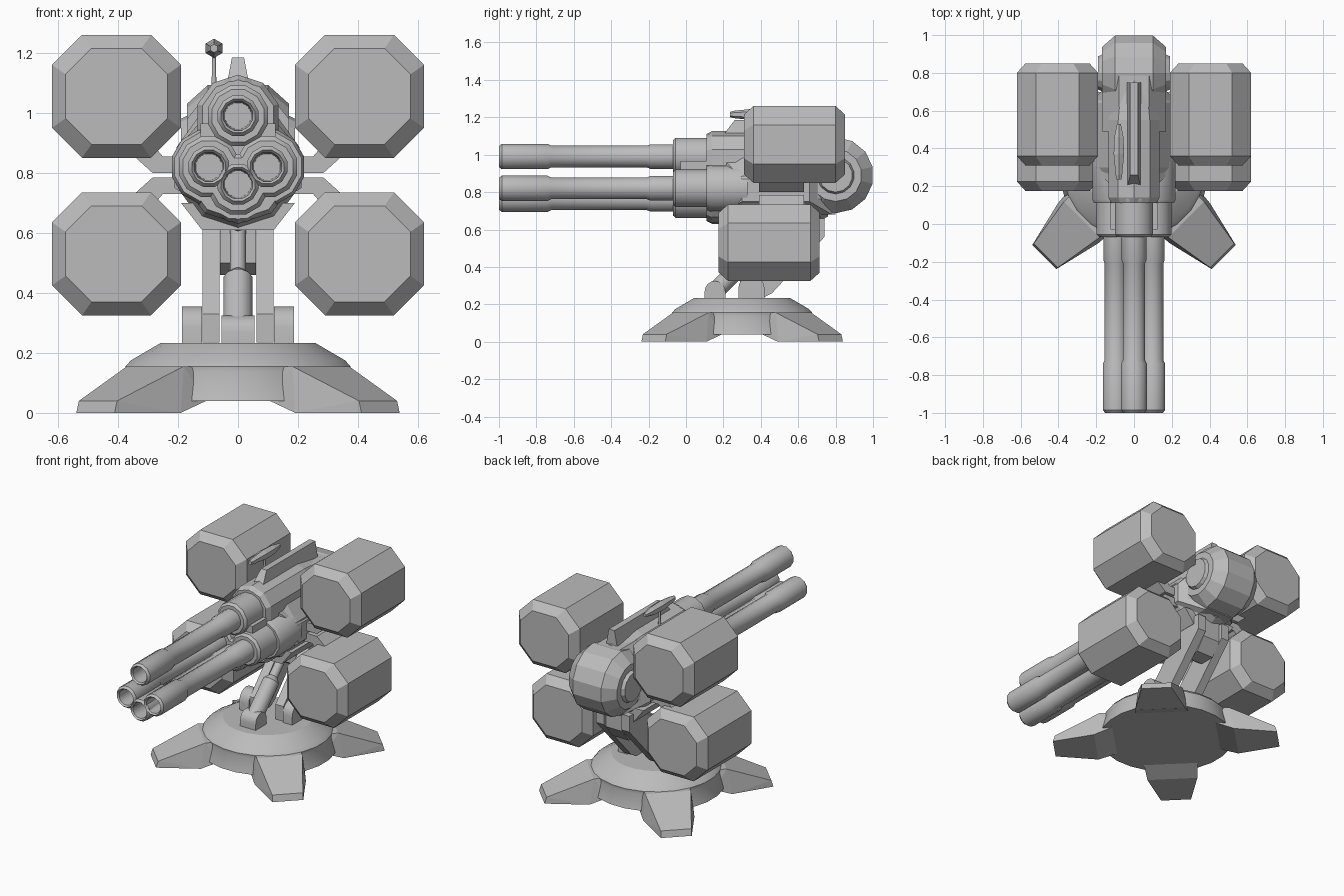
import bpy, bmesh, math
from mathutils import Vector

if "Cube" in bpy.data.objects:
    bpy.data.objects.remove(bpy.data.objects["Cube"], do_unlink=True)

grey = bpy.data.materials.new("plain_grey")
grey.use_nodes = True
grey.diffuse_color = (0.5, 0.5, 0.5, 1)
grey.node_tree.nodes["Principled BSDF"].inputs["Base Color"].default_value = (0.5, 0.5, 0.5, 1)

X, Y, Z = Vector((1, 0, 0)), Vector((0, 1, 0)), Vector((0, 0, 1))


def finish(name, bm, smooth=0):
    """Turn a bmesh into an object, smoothing edges flatter than the angle."""
    bmesh.ops.recalc_face_normals(bm, faces=bm.faces)
    for f in bm.faces:
        f.smooth = smooth > 0
    for e in bm.edges:
        e.smooth = e.calc_face_angle(math.pi) < math.radians(smooth)
    mesh = bpy.data.meshes.new(name)
    bm.to_mesh(mesh)
    bm.free()
    mesh.materials.append(grey)
    ob = bpy.data.objects.new(name, mesh)
    bpy.context.collection.objects.link(ob)
    return ob


def loft(name, rings, smooth=0):
    """Skin a list of equal point rings and cap both ends."""
    bm = bmesh.new()
    loops = [[bm.verts.new(p) for p in ring] for ring in rings]
    n = len(loops[0])
    for a, b in zip(loops, loops[1:]):
        for i in range(n):
            j = (i + 1) % n
            bm.faces.new((a[i], a[j], b[j], b[i]))
    bm.faces.new(loops[0])
    bm.faces.new(loops[-1])
    return finish(name, bm, smooth)


def lathe(name, origin, axis, profile, sides, smooth=0):
    """Rings of (position along axis, radius) around an axis."""
    d = Vector(axis).normalized()
    u = Y.copy() if abs(d.x) > 0.9 else X.copy()
    v = d.cross(u)
    o = Vector(origin)
    angles = [(i + 0.5) * math.tau / sides for i in range(sides)]
    rings = [[o + d * t + (u * math.cos(a) + v * math.sin(a)) * r for a in angles]
             for t, r in profile]
    return loft(name, rings, smooth)


def prism_x(name, outline, x0, x1, smooth=0):
    """Extrude a (y, z) outline along x."""
    return loft(name, [[(x, y, z) for y, z in outline] for x in (x0, x1)], smooth)


def prism_y(name, outline, y0, y1):
    """Extrude an (x, z) outline along y."""
    return loft(name, [[(x, y, z) for x, z in outline] for y in (y0, y1)])


def hull(name, points):
    bm = bmesh.new()
    verts = [bm.verts.new(p) for p in points]
    res = bmesh.ops.convex_hull(bm, input=verts)
    loose = [v for v in bm.verts if not v.link_faces]
    bmesh.ops.delete(bm, geom=loose, context='VERTS')
    bmesh.ops.dissolve_limit(bm, angle_limit=0.02, verts=bm.verts, edges=bm.edges)
    return finish(name, bm)


def lug(name, y, half, z0, z1, x0, x1):
    """Hinge bracket with a rounded top."""
    arc = [math.pi * i / 8 for i in range(9)]
    outline = [(y + half, z0)]
    outline += [(y + half * math.cos(a), z1 - half + half * math.sin(a)) for a in arc]
    outline += [(y - half, z0)]
    return prism_x(name, outline, x0, x1, 35)


# Base disc and four diagonal feet
MID = 0.3
lathe("base_disc", (0, MID, 0), Z,
      [(0.04, 0.40), (0.135, 0.375), (0.155, 0.378), (0.175, 0.36), (0.233, 0.26)], 24, 25)
for sx in (-1, 1):
    for sy in (-1, 1):
        out = Vector((sx, sy, 0)).normalized()
        side = Vector((-out.y, out.x, 0))
        section = [(0.672, 0.09, 0), (0.66, 0.09, 0.04), (0.39, 0.134, 0.155),
                   (0.25, 0.134, 0.155), (0.31, 0.16, 0.04), (0.42, 0.15, 0)]
        hull("foot", [Vector((0, MID, z)) + out * r + side * w * s
                      for r, w, z in section for s in (-1, 1)])

# Lifting arms, hinges and piston
lug("piston_hinge", 0.155, 0.055, 0.22, 0.325, -0.055, 0.055)
for s in (-1, 1):
    lug("arm_hinge", 0.35, 0.07, 0.22, 0.355, s * 0.12, s * 0.187)
    prism_x("lifting_arm", [(0.29, 0.235), (0.41, 0.235), (0.46, 0.26), (0.74, 0.56),
                            (0.74, 0.66), (0.60, 0.66), (0.29, 0.33)], s * 0.062, s * 0.118)
lathe("piston", (0, 0.155, 0.27), (0, 0.72, 0.7),
      [(0, 0.05), (0.25, 0.05), (0.28, 0.027), (0.52, 0.027)], 12, 35)
prism_x("arm_mount", [(0.5, 0.5), (0.56, 0.46), (0.66, 0.46), (0.72, 0.54),
                      (0.72, 0.68), (0.5, 0.68)], -0.06, 0.06)
prism_y("keel", [(-0.12, 0.61), (0.12, 0.61), (0.19, 0.7), (-0.19, 0.7)], 0.27, 0.7)

# Gun body: broad lower drum, narrower upper drum, faceted flanks
lathe("lower_body", (0, 0, 0.82), Y,
      [(0.11, 0.175), (0.14, 0.19), (0.24, 0.19), (0.3, 0.215), (0.64, 0.215), (0.76, 0.15)], 10)
lathe("upper_body", (0, 0, 0.985), Y,
      [(0.11, 0.125), (0.14, 0.142), (0.55, 0.142), (0.76, 0.11)], 10)
for s in (-1, 1):
    hull("body_flank", [(s * x, y, z) for x, y0, y1, z0, z1 in
                        ((0.1, 0.18, 0.78, 0.68, 1.0), (0.212, 0.3, 0.66, 0.75, 0.87))
                        for y in (y0, y1) for z in (z0, z1)])
prism_x("rear_underplate", [(0.6, 0.68), (0.8, 0.68), (0.8, 0.73), (0.6, 0.73)], -0.1, 0.1)

# Rear drum lying across the body
lathe("rear_drum", (0, 0.8, 0.89), X,
      [(-0.19, 0.09), (-0.17, 0.1), (-0.17, 0.14), (-0.1, 0.203),
       (0.1, 0.203), (0.17, 0.14), (0.17, 0.1), (0.19, 0.09)], 14)
hull("upper_rear_housing", [(x * s, y, z) for x, y, z in
     ((0.17, 0.49, 0.86), (0.17, 0.8, 0.86), (0.17, 0.49, 0.98), (0.17, 0.8, 0.98),
      (0.08, 0.49, 1.09), (0.08, 0.8, 1.09)) for s in (-1, 1)])

# Four barrels, each with a hollow muzzle and a collar
for x, z in ((0, 0.99), (-0.097, 0.82), (0.097, 0.82), (0, 0.762)):
    lathe("barrel", (x, 0, z), Y,
          [(-0.75, 0.045), (-0.99, 0.05), (-1.0, 0.058), (-0.985, 0.07), (-0.74, 0.07),
           (-0.72, 0.06), (-0.21, 0.06), (-0.19, 0.068), (0, 0.068)], 12, 35)
    lathe("barrel_collar", (x, 0, z), Y,
          [(-0.07, 0.09), (-0.055, 0.104), (0.13, 0.104)], 12, 35)
    lathe("barrel_sleeve", (x, 0, z), Y,
          [(0.11, 0.118), (0.13, 0.128), (0.33, 0.128)], 12, 35)
for s in (-1, 1):
    prism_x("collar_clasp", [(-0.03, 0.85), (0.11, 0.85), (0.11, 0.965), (-0.03, 0.965)],
            s * 0.05, s * 0.125)

# Top fin
hull("top_fin", [(s * x, y, z) for x, y, z in
     ((0.04, 0.18, 1.08), (0.04, 0.75, 1.08), (0.02, 0.26, 1.185), (0.02, 0.75, 1.185))
     for s in (-1, 1)])

# Sensor pod on a thin stalk
lathe("sensor_stalk", (-0.08, 0.38, 1.05), Z, [(0, 0.01), (0.15, 0.006)], 8, 50)
lathe("sensor_pod", (-0.08, 0, 1.215), Y,
      [(0.235, 0.014), (0.26, 0.02), (0.37, 0.032), (0.46, 0.028), (0.53, 0.012)], 6)


# Four chamfered octagonal pods and their support brackets
def octagon(cx, cz, y, inset):
    w, h, c = 0.215 - inset, 0.205 - inset, 0.1 - inset * 0.3
    quarter = [(w, h - c), (w - c, h)]
    pts = quarter + [(-a, b) for a, b in reversed(quarter)]
    pts += [(-a, -b) for a, b in pts]
    return [(cx + a, y, cz + b) for a, b in pts]


for s in (-1, 1):
    for cz, y0 in ((1.055, 0.31), (0.53, 0.175)):
        loft("side_pod", [octagon(s * 0.405, cz, y, i) for y, i in
                          ((y0, 0.045), (y0 + 0.05, 0), (y0 + 0.49, 0), (y0 + 0.54, 0.045))])
    for k in (-1, 1):
        prism_y("pod_bracket", [(s * x, 0.792 + k * h) for x, h in
                                ((0.1, 0.008), (0.285, 0.008), (0.345, 0.062),
                                 (0.40, 0.12), (0.30, 0.12), (0.25, 0.062), (0.1, 0.062))],
                0.39, 0.63)
